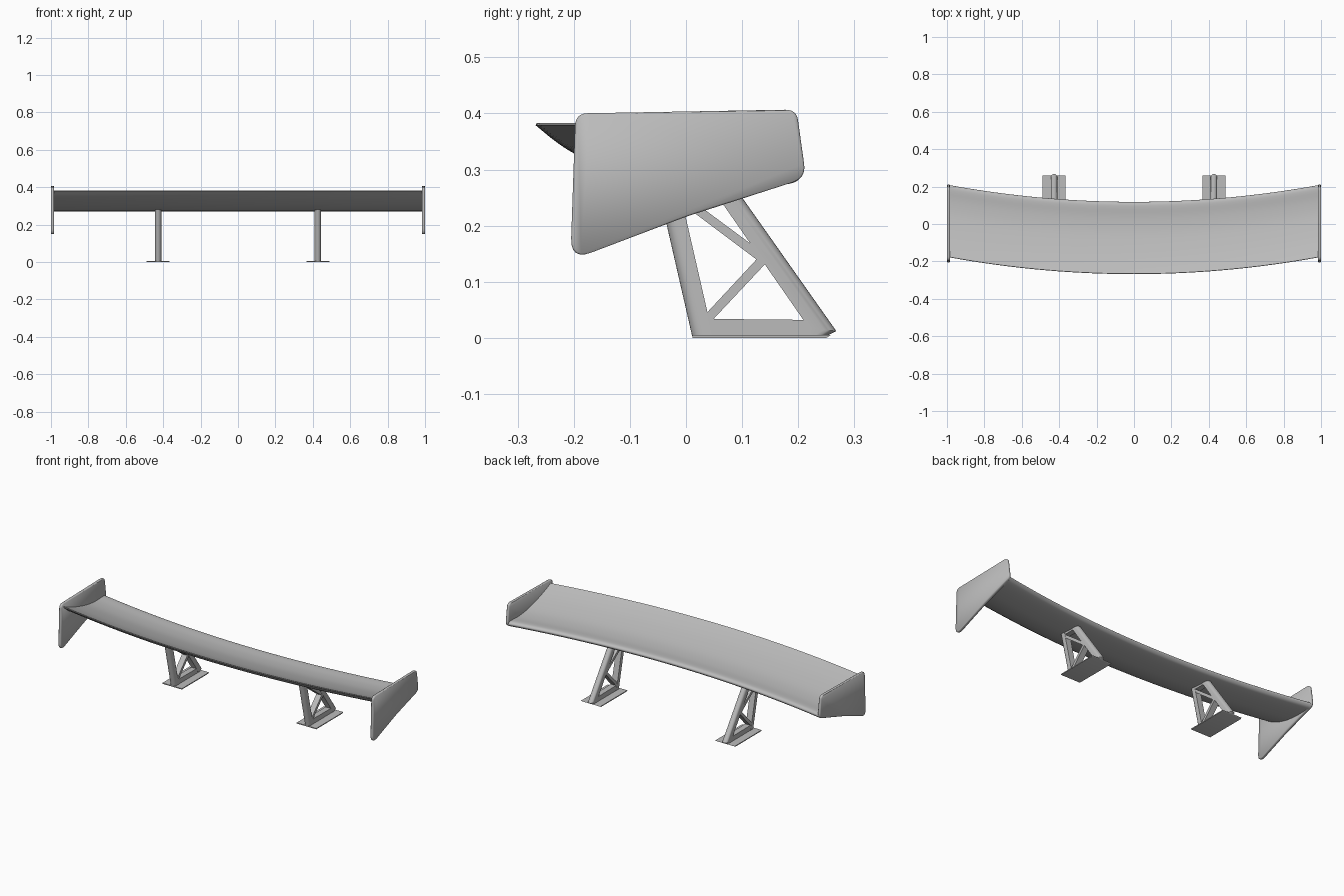
import bpy, bmesh, math
from mathutils import Vector

if "Cube" in bpy.data.objects:
    bpy.data.objects.remove(bpy.data.objects["Cube"])

grey = bpy.data.materials.new("satin_grey")
grey.diffuse_color = (0.5, 0.5, 0.5, 1)
grey.use_nodes = True
grey.node_tree.nodes["Principled BSDF"].inputs["Base Color"].default_value = grey.diffuse_color


def loft(name, rings, angle=35):
    """Skin closed rings of equal length and cap both ends."""
    bm = bmesh.new()
    vs = [[bm.verts.new(p) for p in r] for r in rings]
    n = len(vs[0])
    for a, b in zip(vs, vs[1:]):
        for i in range(n):
            j = (i + 1) % n
            bm.faces.new((a[i], a[j], b[j], b[i]))
    bm.faces.new(vs[0])
    bm.faces.new(vs[-1])
    bmesh.ops.recalc_face_normals(bm, faces=bm.faces)
    me = bpy.data.meshes.new(name)
    bm.to_mesh(me)
    bm.free()
    ob = bpy.data.objects.new(name, me)
    bpy.context.collection.objects.link(ob)
    me.materials.append(grey)
    bpy.ops.object.select_all(action='DESELECT')
    ob.select_set(True)
    bpy.context.view_layer.objects.active = ob
    bpy.ops.object.shade_smooth_by_angle(angle=math.radians(angle))
    return ob


def spline(pts, steps=4):
    """Catmull-Rom curve through open points."""
    p = [Vector(q) for q in pts]
    p = [2 * p[0] - p[1]] + p + [2 * p[-1] - p[-2]]
    out = []
    for i in range(1, len(p) - 2):
        a, b, c, d = p[i - 1:i + 3]
        for k in range(steps):
            t = k / steps
            out.append(0.5 * (2 * b + (c - a) * t + (2 * a - 5 * b + 4 * c - d) * t * t
                              + (3 * b - a - 3 * c + d) * t ** 3))
    return out + [p[-2]]


def rounded(corners, steps=6):
    """Polygon of (y, z, radius) corners with each corner rounded."""
    out = []
    for i, (y, z, r) in enumerate(corners):
        c = Vector((y, z))
        a = c + (Vector(corners[i - 1][:2]) - c).normalized() * r
        b = c + (Vector(corners[(i + 1) % len(corners)][:2]) - c).normalized() * r
        for k in range(steps + 1):
            t = k / steps
            out.append(a * (1 - t) ** 2 + c * 2 * t * (1 - t) + b * t * t)
    return out


# Wing: one aerofoil section swept along a shallow arc
section = spline([(-0.268, 0.379), (-0.235, 0.352), (-0.2, 0.329), (-0.14, 0.300), (-0.07, 0.280),
                  (0, 0.272), (0.06, 0.271), (0.1, 0.276), (0.115, 0.286), (0.118, 0.295),
                  (0.11, 0.303), (0.09, 0.306), (0.03, 0.304), (-0.05, 0.312), (-0.15, 0.338),
                  (-0.22, 0.363), (-0.266, 0.383)])
stations = [-0.988 + 1.976 * i / 32 for i in range(33)]
loft("wing", [[(x, y + 0.092 * x * x, z) for y, z in section] for x in stations])

# End plates with a small softened rim
outline = rounded([(-0.197, 0.400, 0.022), (0.197, 0.407, 0.02), (0.214, 0.285, 0.025),
                   (0.0, 0.216, 0.02), (-0.206, 0.138, 0.04)])
mid = Vector((0, 0.3))
for side, s in (("left", -1), ("right", 1)):
    rings = []
    for x, inset in ((0.984, 0.003), (0.987, 0), (0.997, 0), (1.0, 0.003)):
        rings.append([(s * x, *(p - (p - mid).normalized() * inset)) for p in outline])
    loft(side + "_end_plate", rings, 60)

HALF = 0.0175  # half width of the support legs


def leg(name, cx, sections):
    """Loft of half-round sections (outer y, inner y, outer z, inner z)."""
    rings = []
    for yo, yi, zo, zi in sections:
        d = min(0.022 / abs(yo - yi), 0.8)
        ring = [(cx + HALF, yi, zi), (cx - HALF, yi, zi)]
        for k in range(11):
            a = math.pi * k / 10
            t = d * (1 - math.sin(a))
            ring.append((cx - HALF * math.cos(a), yo + (yi - yo) * t, zo + (zi - zo) * t))
        rings.append(ring)
    loft(name, rings)


def bar(name, cx, quad, half=HALF - 0.001):
    loft(name, [[(cx + e * half, y, z) for y, z in quad] for e in (-1, 1)])


# Supports: raked front leg, sloping rear leg, braces and foot
for side, s in (("left", -1), ("right", 1)):
    cx = s * 0.427
    leg(side + "_front_leg", cx, [(0.011, 0.048, 0.003, 0.003), (-0.053, -0.016, 0.283, 0.283)])
    leg(side + "_rear_leg", cx, [(0.25, 0.222, 0.003, 0.003), (0.268, 0.219, 0.012, 0.018),
                                 (0.079, 0.037, 0.28, 0.28)])
    bar(side + "_bottom_bar", cx, [(0.025, 0.003), (0.235, 0.003), (0.225, 0.032), (0.03, 0.034)])
    bar(side + "_lower_brace", cx, [(0.03, 0.037), (0.04, 0.024), (0.148, 0.139), (0.135, 0.150)])
    bar(side + "_upper_brace", cx, [(0.128, 0.138), (0.142, 0.148), (-0.02, 0.268), (-0.028, 0.255)],
        HALF - 0.0015)
    bar(side + "_top_bar", cx, [(-0.03, 0.262), (0.07, 0.262), (0.06, 0.282), (-0.035, 0.282)],
        HALF - 0.002)
    bar(side + "_foot_plate", cx, [(0.012, 0), (0.25, 0), (0.258, 0.005), (0.012, 0.005)], 0.062)
